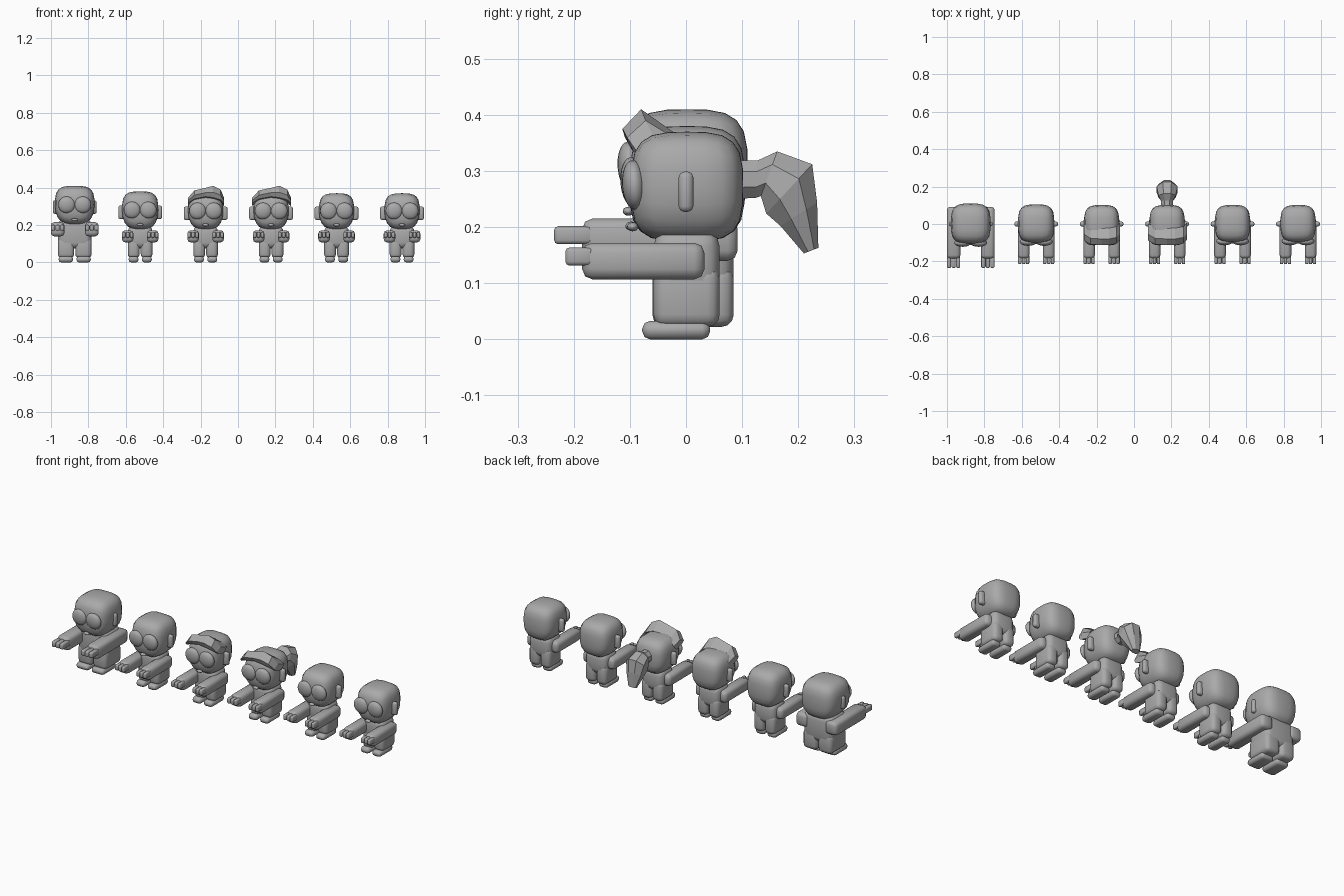
import bpy, bmesh, math
from mathutils import Vector, Matrix

cube = bpy.data.objects.get("Cube")
if cube:
    bpy.data.objects.remove(cube)

grey = bpy.data.materials.new("clay grey")
grey.use_nodes = True
GREY = (0.4, 0.4, 0.4, 1)
grey.diffuse_color = GREY
grey.node_tree.nodes["Principled BSDF"].inputs["Base Color"].default_value = GREY


def finish(bm, name, smooth=40):
    bmesh.ops.recalc_face_normals(bm, faces=bm.faces)
    mesh = bpy.data.meshes.new(name)
    bm.to_mesh(mesh)
    bm.free()
    mesh.materials.append(grey)
    obj = bpy.data.objects.new(name, mesh)
    bpy.context.collection.objects.link(obj)
    if smooth:
        bpy.ops.object.select_all(action='DESELECT')
        obj.select_set(True)
        bpy.context.view_layer.objects.active = obj
        bpy.ops.object.shade_smooth_by_angle(angle=math.radians(smooth))
    return obj


def box(name, lo, hi, bevel, segments=2, smooth=50):
    """Box between two corners with rounded edges."""
    lo, hi = Vector(lo), Vector(hi)
    bm = bmesh.new()
    bmesh.ops.create_cube(bm, size=1)
    for v in bm.verts:
        v.co = (lo + hi) / 2 + v.co * (hi - lo)
    bmesh.ops.bevel(bm, geom=bm.edges[:], offset=bevel, segments=segments,
                    profile=0.5, affect='EDGES')
    return finish(bm, name, smooth)


def blob(name, center, radii, power=2.0, tilt=0):
    """Cube grid inflated to a rounded block; power 2 is an ellipsoid."""
    bm = bmesh.new()
    bmesh.ops.create_cube(bm, size=2)
    bmesh.ops.subdivide_edges(bm, edges=bm.edges[:], cuts=5, use_grid_fill=True)
    for v in bm.verts:
        v.co /= sum(abs(c) ** power for c in v.co) ** (1 / power)
        v.co = Vector(c * r for c, r in zip(v.co, radii))
    bmesh.ops.rotate(bm, verts=bm.verts[:], matrix=Matrix.Rotation(tilt, 3, 'X'))
    bmesh.ops.translate(bm, verts=bm.verts[:], vec=center)
    return finish(bm, name, 60)


def loft(name, rings):
    """Flat-faced skin through rings of equal length, capped at both ends."""
    bm = bmesh.new()
    rows = [[bm.verts.new(p) for p in ring] for ring in rings]
    for a, b in zip(rows, rows[1:]):
        for i in range(len(a)):
            j = (i + 1) % len(a)
            bm.faces.new((a[i], a[j], b[j], b[i]))
    bm.faces.new(rows[0])
    bm.faces.new(rows[-1])
    return finish(bm, name, 0)


def side_box(name, x, side, x0, x1, y0, y1, z0, z1, bevel, segments=2):
    a, b = sorted((x + side * x0, x + side * x1))
    return box(name, (a, y0, z0), (b, y1, z1), bevel, segments)


def figure(x, head_top, head_r, big=False):
    """One standing figure with both arms reaching forward."""
    hw, hd, hh = head_r
    head_z = head_top - hh
    # Head, mouth
    head = blob("head", (x, 0.002, head_z), head_r, 3.4)
    for v in head.data.vertices:
        # narrow the front of the jaw
        low = max(0, (head_z - v.co.z) / hh)
        v.co.x = x + (v.co.x - x) * (1 - 0.22 * low ** 2)
    blob("mouth", (x, -hd * 0.95, head_z - hh * 0.73), (0.017, 0.01, 0.008))

    # Torso and limb sizes
    w, y0, y1, top = (0.09, -0.06, 0.085, 0.23) if big else (0.066, -0.058, 0.06, 0.195)
    box("torso", (x - w, y0, 0.075), (x + w, y1, top), 0.03, 3)
    ax0, ax1, az0, az1, ay0, ay1 = ((0.055, 0.128, 0.14, 0.215, -0.185, 0.092) if big
                                    else (0.036, 0.098, 0.107, 0.172, -0.185, 0.033))
    tip = -0.235 if big else -0.215
    eye_z = head_z + 0.003
    for side, label in ((1, "left"), (-1, "right")):
        blob(label + "_eye", (x + side * 0.043, -hd + 0.008, eye_z),
             (0.045, 0.022, 0.045), 2, 0.07)
        side_box(label + "_ear", x, side, hw - 0.02, 0.117, -0.013, 0.013,
                 head_z - 0.045, head_z + 0.027, 0.01)
        side_box(label + "_leg", x, side, 0.003, w, y0, y1, 0.022, 0.13, 0.022, 3)
        side_box(label + "_foot", x, side, 0.009, w - 0.004, -0.078, 0.043,
                 0.0, 0.033, 0.014)
        side_box(label + "_arm", x, side, ax0, ax1, ay0, ay1, az0, az1, 0.018)
        # Three fingers and a lower thumb
        step = (ax1 - ax0) / 3
        mid = (az0 + az1) / 2
        for k in range(3):
            f0 = ax0 + k * step
            side_box(f"{label}_finger_{k + 1}", x, side, f0 + 0.001, f0 + step - 0.001,
                     tip, ay0 + 0.02, mid - 0.008, mid + 0.024, 0.007)


def fringe(x, s):
    """Swept faceted tuft over the brow: station x, base height, thickness."""
    rings = []
    for px, base, lift, dy in ((-0.094, 0.318, 0.028, 0.025), (-0.06, 0.34, 0.045, 0.004),
                               (0.0, 0.352, 0.047, 0.0), (0.04, 0.347, 0.063, 0.0),
                               (0.08, 0.335, 0.055, 0.008), (0.099, 0.315, 0.03, 0.03)):
        rings.append([(x + px * s, y + dy, z) for y, z in (
            (-0.102, base), (-0.113, base + lift * 0.45), (-0.08, base + lift),
            (-0.022, base + lift * 0.35), (-0.05, base - 0.015))])
    loft("fringe", rings)


def ponytail(x):
    """Narrow tie at the back of the head widening into a drooping tail."""
    rings = []
    for y, z, half, width, lean in ((0.09, 0.285, 0.037, 0.035, 0.0),
                                    (0.125, 0.285, 0.036, 0.035, 0.05),
                                    (0.148, 0.295, 0.046, 0.05, 0.35),
                                    (0.184, 0.268, 0.065, 0.06, 0.75),
                                    (0.201, 0.223, 0.042, 0.048, 1.0),
                                    (0.223, 0.158, 0.015, 0.024, 1.2)):
        rings.append([(x + width * math.cos(t),
                       y + half * math.sin(t) * math.sin(lean),
                       z + half * math.sin(t) * math.cos(lean))
                      for t in (math.tau * (i + 0.5) / 8 for i in range(8))])
    loft("ponytail", rings)


SPACING = 0.35
START = -0.873
regular = (0.094, 0.1, 0.098)
for i in range(6):
    cx = START + i * SPACING
    if i == 0:
        figure(cx, 0.41, (0.106, 0.108, 0.105), True)
    elif i == 1:
        figure(cx, 0.38, (0.097, 0.103, 0.103))
    else:
        figure(cx, 0.37, regular)
    if i in (2, 3):
        fringe(cx, 1.0 + 0.08 * (i - 2))
    if i == 3:
        ponytail(cx)
